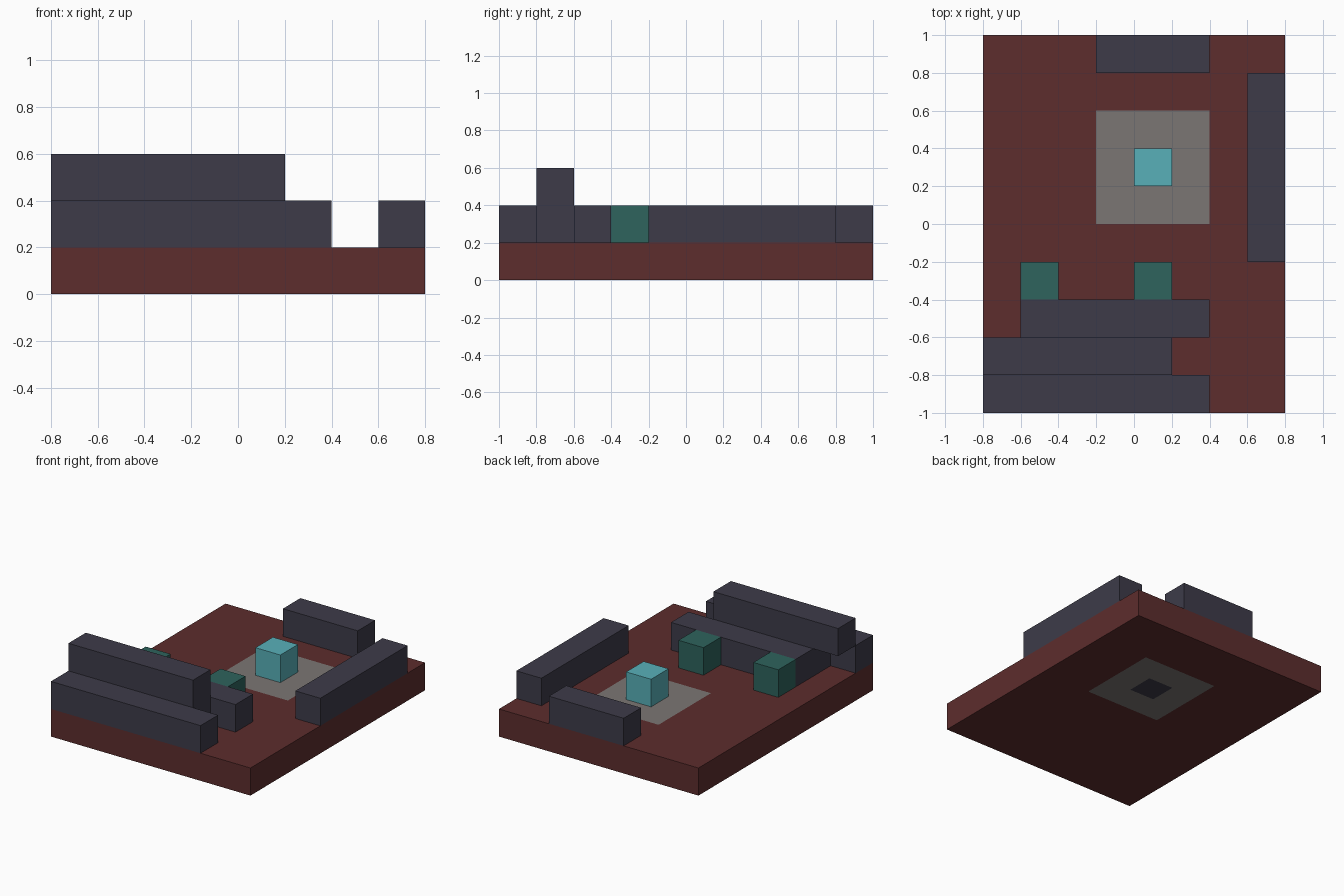
import bpy, bmesh
from mathutils import Vector

old = bpy.data.objects.get("Cube")
if old:
    bpy.data.objects.remove(old, do_unlink=True)

U = 0.2  # size of one block


def material(name, srgb):
    """Flat material from an 8-bit display colour."""
    lin = [((c / 255 + 0.055) / 1.055) ** 2.4 for c in srgb]
    mat = bpy.data.materials.new(name)
    mat.use_nodes = True
    mat.diffuse_color = (*lin, 1)
    bsdf = next(n for n in mat.node_tree.nodes if n.type == 'BSDF_PRINCIPLED')
    bsdf.inputs["Base Color"].default_value = (*lin, 1)
    return mat


red = material("dark_red", (93, 45, 45))
slate = material("slate", (61, 59, 73))
grey = material("warm_grey", (123, 118, 116))
green = material("deep_green", (46, 99, 93))
cyan = material("cyan", (88, 176, 185))


def block(name, lo, hi, *mats, cuts=()):
    """Box between two corners, in block units, with optional plane cuts."""
    lo, hi = Vector(lo) * U, Vector(hi) * U
    bm = bmesh.new()
    bmesh.ops.create_cube(bm, size=1)
    for v in bm.verts:
        v.co = (lo + hi) / 2 + Vector(a * b for a, b in zip(v.co, hi - lo))
    for co, normal in cuts:
        bmesh.ops.bisect_plane(bm, geom=bm.verts[:] + bm.edges[:] + bm.faces[:],
                               plane_co=Vector(co) * U, plane_no=normal)
    mesh = bpy.data.meshes.new(name)
    bm.to_mesh(mesh)
    bm.free()
    for m in mats:
        mesh.materials.append(m)
    obj = bpy.data.objects.new(name, mesh)
    bpy.context.collection.objects.link(obj)
    return obj


# Floor slab with a grey square pad and a slate core showing underneath
cuts = [((x, 0, 0), (1, 0, 0)) for x in (-1, 0, 1, 2)]
cuts += [((0, y, 0), (0, 1, 0)) for y in (0, 1, 2, 3)]
floor = block("floor_slab", (-4, -5, 0), (4, 5, 1), red, grey, slate, cuts=cuts)
for face in floor.data.polygons:
    if abs(face.normal.z) > 0.5:
        off = max(abs(face.center.x / U - 0.5), abs(face.center.y / U - 1.5))
        if off < 1.5:
            face.material_index = 2 if off < 0.5 and face.normal.z < 0 else 1

# Low walls
block("back_wall", (-1, 4, 1), (2, 5, 2), slate)
block("left_wall", (3, -1, 1), (4, 4, 2), slate)

# Stepped front structure: the raised beam overhangs its support on one end
block("front_wall", (-4, -5, 1), (2, -4, 2), slate)
block("beam_support", (-3, -4, 1), (1, -3, 2), slate)
block("raised_beam", (-4, -4, 2), (1, -3, 3), slate)
block("inner_wall", (-3, -3, 1), (2, -2, 2), slate)

# Green blocks behind the front structure
for side, x in (("right", -3), ("left", 0)):
    block(side + "_green_block", (x, -2, 1), (x + 1, -1, 2), green)

# Bright block on the pad
block("pad_block", (0, 1, 1), (1, 2, 2), cyan)
